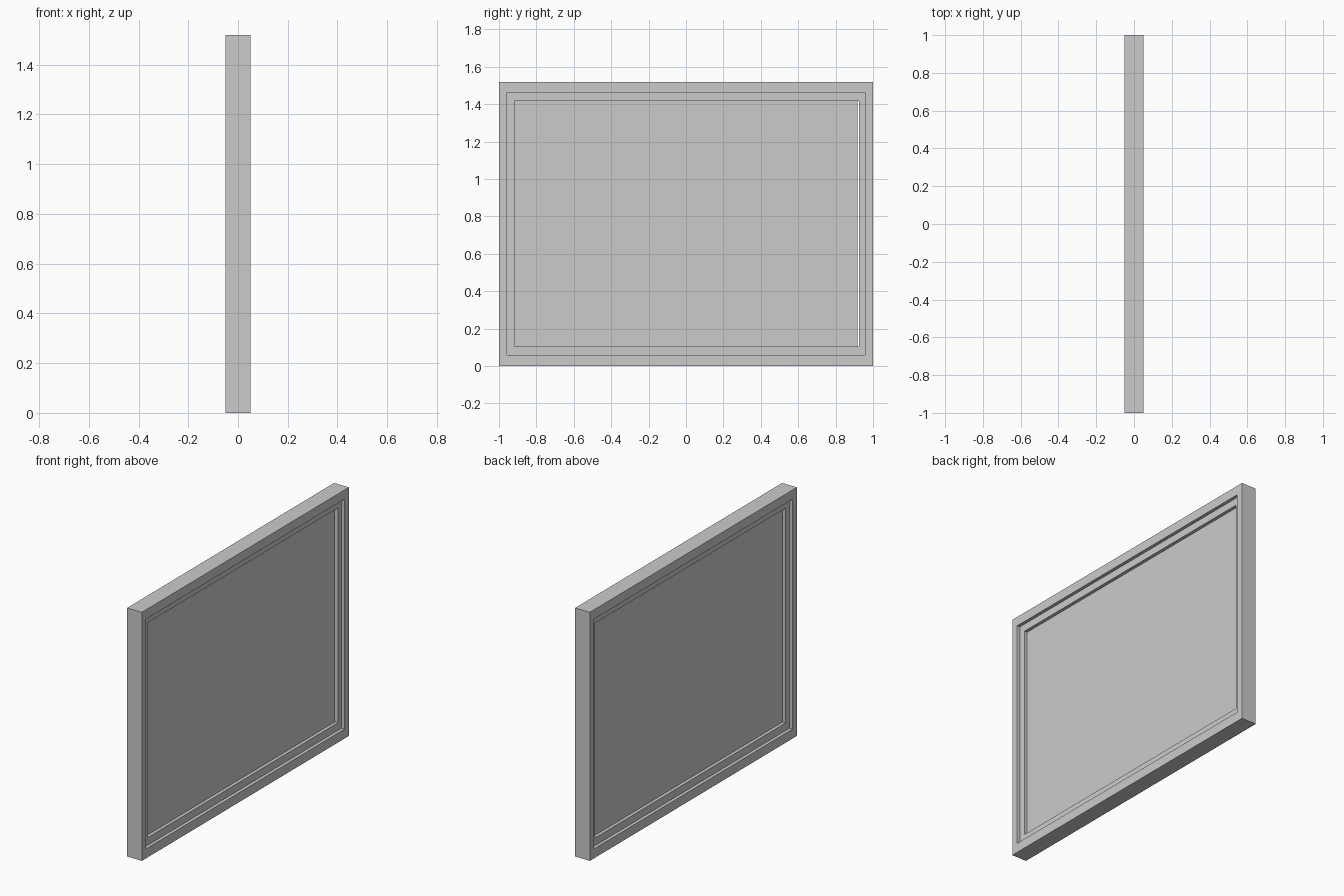
import bpy
import bmesh

if "Cube" in bpy.data.objects:
    bpy.data.objects.remove(bpy.data.objects["Cube"])


def finish(name, bm):
    bmesh.ops.recalc_face_normals(bm, faces=bm.faces)
    mesh = bpy.data.meshes.new(name)
    bm.to_mesh(mesh)
    bm.free()
    obj = bpy.data.objects.new(name, mesh)
    bpy.context.collection.objects.link(obj)
    return obj


def corners(bm, x, rect):
    y0, y1, z0, z1 = rect
    return [bm.verts.new((x, y, z)) for y, z in ((y0, z0), (y1, z0), (y1, z1), (y0, z1))]


def ring(name, depth, outer, inner):
    """Rectangular frame: a closed cross-section carried around four corners."""
    bm = bmesh.new()
    h = depth / 2
    loops = [corners(bm, -h, outer), corners(bm, h, outer),
             corners(bm, h, inner), corners(bm, -h, inner)]
    for a, b in zip(loops, loops[1:] + loops[:1]):
        for i in range(4):
            j = (i + 1) % 4
            bm.faces.new((a[i], a[j], b[j], b[i]))
    return finish(name, bm)


def panel(name, depth, rect):
    bm = bmesh.new()
    a, b = corners(bm, -depth / 2, rect), corners(bm, depth / 2, rect)
    bm.faces.new(a)
    bm.faces.new(b)
    for i in range(4):
        j = (i + 1) % 4
        bm.faces.new((a[i], a[j], b[j], b[i]))
    return finish(name, bm)


# Rectangles as (y min, y max, z min, z max)
outside = (-1.0, 1.0, 0.0, 1.52)
rebate = (-0.958, 0.958, 0.058, 1.463)
opening = (-0.918, 0.924, 0.105, 1.418)
glass = (-0.918, 0.916, 0.105, 1.418)

# Outer frame, stepped-back sash and the pane (slim gap on its +y side)
ring("outer_frame", 0.10, outside, rebate)
ring("sash_frame", 0.06, rebate, opening)
panel("window_pane", 0.02, glass)
